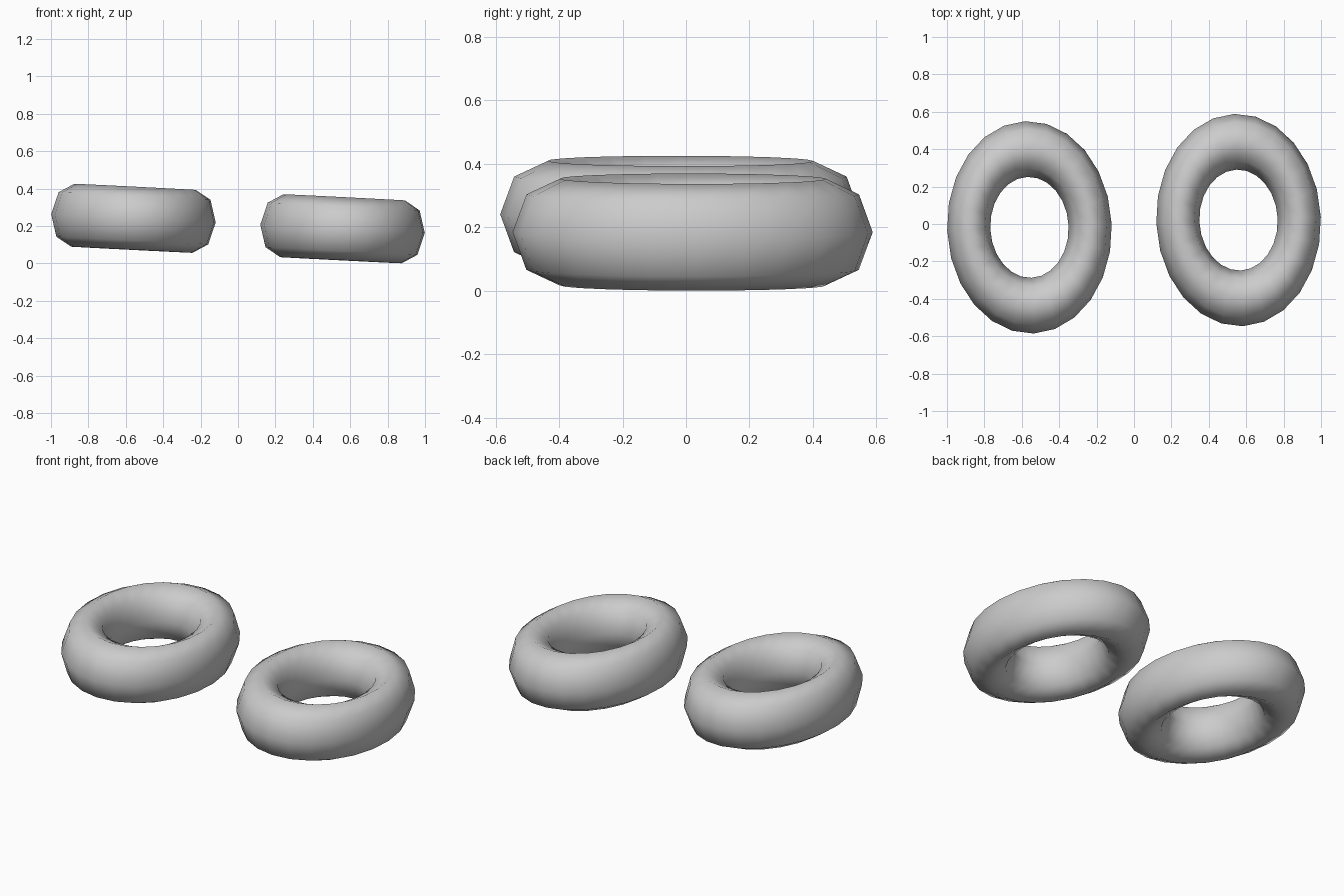
import bpy
from math import radians

if "Cube" in bpy.data.objects:
    bpy.data.objects.remove(bpy.data.objects["Cube"])


def add_ring(name, location):
    # Low-poly torus squashed to an oval, slightly tilted and turned
    bpy.ops.mesh.primitive_torus_add(
        major_segments=24, minor_segments=8,
        major_radius=0.419, minor_radius=0.149,
        location=location, rotation=(0, radians(2.9), radians(2.3)))
    ring = bpy.context.object
    ring.name = name
    ring.scale = (0.776, 1.0, 1.13)
    bpy.ops.object.shade_smooth()
    return ring


# Two matching rings, the left one a little higher
add_ring("left_ring", (-0.559, -0.018, 0.241))
add_ring("right_ring", (0.559, 0.021, 0.185))
